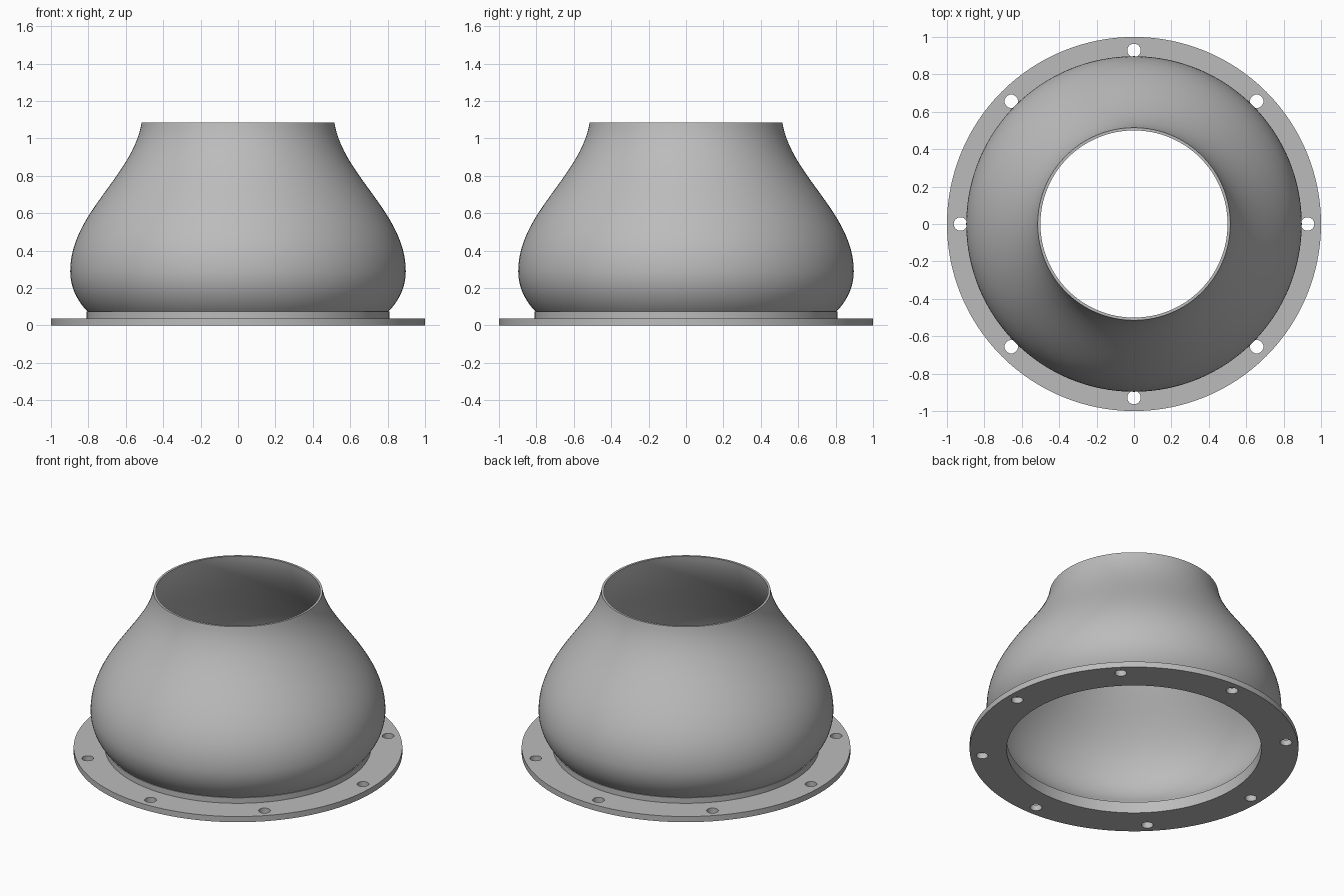
import bpy
import bmesh
from math import sin, cos, pi, radians
from mathutils import Vector
from mathutils.geometry import interpolate_bezier

cube = bpy.data.objects.get("Cube")
if cube:
    bpy.data.objects.remove(cube, do_unlink=True)

# One grey metal for everything
metal = bpy.data.materials.new("grey metal")
metal.use_nodes = True
grey = (0.5, 0.5, 0.5, 1)
metal.diffuse_color = grey
metal.node_tree.nodes["Principled BSDF"].inputs["Base Color"].default_value = grey

SEGMENTS = 128
WALL = 0.015


def lathe(name, profile):
    """Spin a closed (radius, height) outline about the z axis."""
    bm = bmesh.new()
    rings = []
    for i in range(SEGMENTS):
        a = 2 * pi * i / SEGMENTS
        rings.append([bm.verts.new((r * cos(a), r * sin(a), z)) for r, z in profile])
    n = len(profile)
    for i, ring in enumerate(rings):
        following = rings[(i + 1) % SEGMENTS]
        for j in range(n):
            k = (j + 1) % n
            bm.faces.new((ring[j], following[j], following[k], ring[k]))
    bmesh.ops.recalc_face_normals(bm, faces=bm.faces)
    mesh = bpy.data.meshes.new(name)
    bm.to_mesh(mesh)
    bm.free()
    obj = bpy.data.objects.new(name, mesh)
    bpy.context.collection.objects.link(obj)
    return obj


def finish(obj):
    obj.data.materials.clear()
    obj.data.materials.append(metal)
    bpy.ops.object.select_all(action='DESELECT')
    obj.select_set(True)
    bpy.context.view_layer.objects.active = obj
    bpy.ops.object.shade_smooth_by_angle(angle=radians(30))


# Bulging shell: outer curve offset inwards to give the wall
def bezier(points, count):
    return interpolate_bezier(*[Vector(p) for p in points], count)


lower = bezier([(0.805, 0.075), (0.86, 0.13), (0.897, 0.205), (0.897, 0.29)], 14)
upper = bezier([(0.897, 0.29), (0.897, 0.6), (0.56, 0.8), (0.515, 1.086)], 32)
outer = [p.to_2d() for p in lower + upper[1:]]
inner = []
for i, p in enumerate(outer):
    along = (outer[min(i + 1, len(outer) - 1)] - outer[max(i - 1, 0)]).normalized()
    inner.append(p + WALL * Vector((-along.y, along.x)))
inner[0].y = outer[0].y
inner[-1].y = outer[-1].y
finish(lathe("bulging_shell", outer + inner[::-1]))

# Short collar between the flange and the shell
finish(lathe("collar", [(0.775, 0.038), (0.81, 0.038), (0.81, 0.075), (0.775, 0.075)]))

# Flat flange: filled outline with a centre opening and eight bolt holes
outline = bpy.data.curves.new("flange", 'CURVE')
outline.dimensions = '2D'
outline.fill_mode = 'BOTH'
outline.extrude = 0.019


def add_circle(radius, x=0, y=0, sides=SEGMENTS):
    spline = outline.splines.new('POLY')
    spline.points.add(sides - 1)
    spline.use_cyclic_u = True
    for i, point in enumerate(spline.points):
        a = 2 * pi * i / sides
        point.co = (x + radius * cos(a), y + radius * sin(a), 0, 1)


add_circle(1)
add_circle(0.775)
for i in range(8):
    a = i * pi / 4
    add_circle(0.036, 0.928 * cos(a), 0.928 * sin(a), 32)

flange = bpy.data.objects.new("flange", outline)
bpy.context.collection.objects.link(flange)
bpy.ops.object.select_all(action='DESELECT')
flange.select_set(True)
bpy.context.view_layer.objects.active = flange
bpy.ops.object.convert(target='MESH')
flange = bpy.context.object

# Weld the caps to the walls and rest the flange on the ground
bm = bmesh.new()
bm.from_mesh(flange.data)
bmesh.ops.remove_doubles(bm, verts=bm.verts, dist=0.0001)
bmesh.ops.recalc_face_normals(bm, faces=bm.faces)
bmesh.ops.translate(bm, verts=bm.verts, vec=(0, 0, 0.019))
bm.to_mesh(flange.data)
bm.free()
finish(flange)
